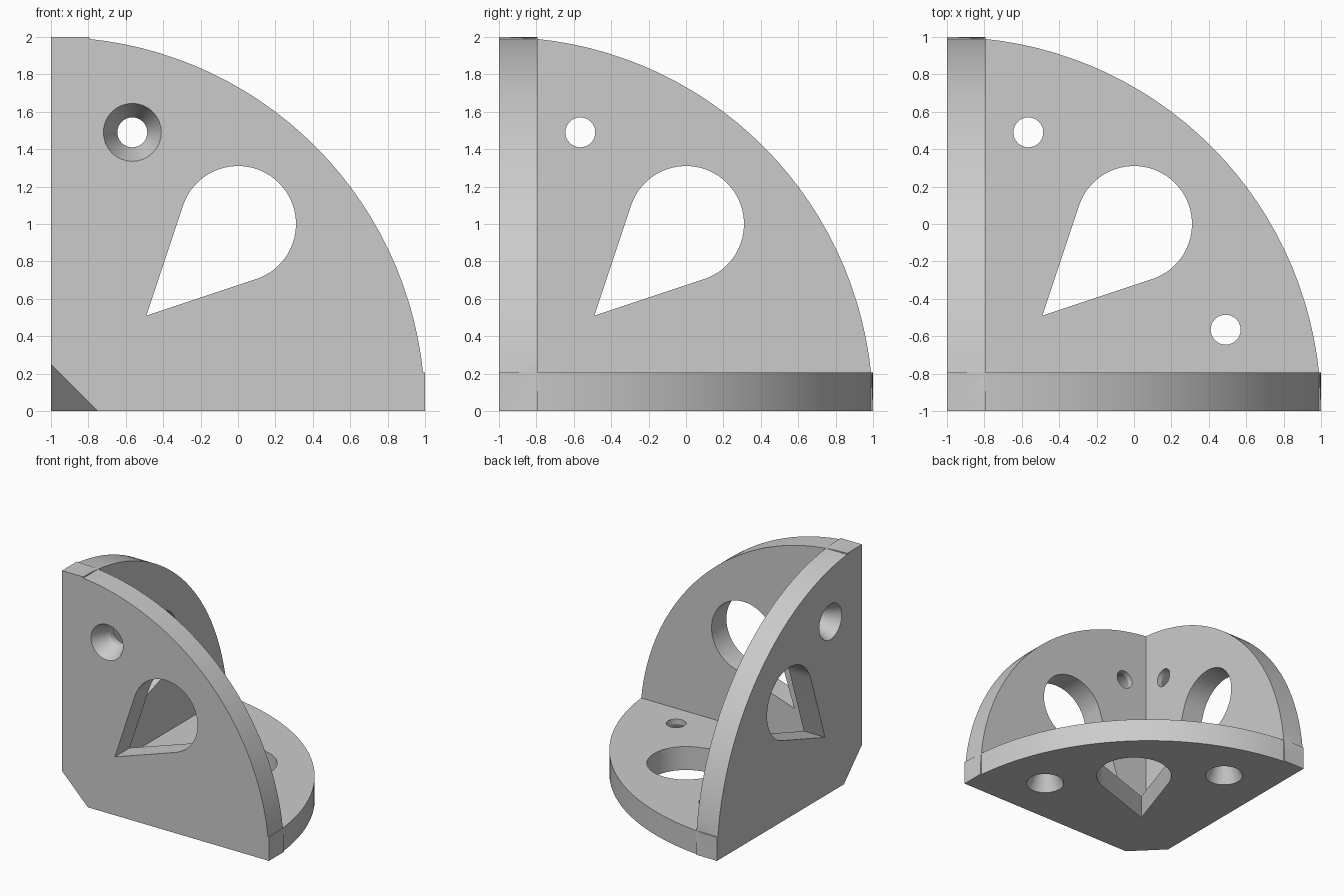
import bpy, bmesh
from math import sin, cos, pi, radians, asin, sqrt
from mathutils import Vector

THICK = 0.205
RADIUS = 2.0

if "Cube" in bpy.data.objects:
    bpy.data.objects.remove(bpy.data.objects["Cube"], do_unlink=True)

grey = bpy.data.materials.new("plain_grey")
grey.use_nodes = True
grey.diffuse_color = (0.6, 0.6, 0.6, 1)
grey.node_tree.nodes["Principled BSDF"].inputs["Base Color"].default_value = (0.6, 0.6, 0.6, 1)

# Plate coordinates: u, v across the plate from the corner, w inward from its outer face
PLACES = {
    "front_plate": lambda u, v, w: (u - 1, w - 1, v),
    "side_plate": lambda u, v, w: (w - 1, u - 1, v),
    "floor_plate": lambda u, v, w: (u - 1, v - 1, w),
}


def arc(cu, cv, r, start, end, n):
    return [(cu + r * cos(radians(start + (end - start) * i / n)),
             cv + r * sin(radians(start + (end - start) * i / n))) for i in range(n + 1)]


def loft(name, rings, place):
    """Closed solid through equal-sized rings given as (outline, depth)."""
    bm = bmesh.new()
    loops = [[bm.verts.new(place(u, v, w)) for u, v in pts] for pts, w in rings]
    n = len(loops[0])
    for a, b in zip(loops, loops[1:]):
        for i in range(n):
            bm.faces.new((a[i], a[(i + 1) % n], b[(i + 1) % n], b[i]))
    bm.faces.new(loops[0])
    bm.faces.new(loops[-1])
    bmesh.ops.recalc_face_normals(bm, faces=bm.faces)
    me = bpy.data.meshes.new(name)
    bm.to_mesh(me)
    bm.free()
    me.materials.append(grey)
    ob = bpy.data.objects.new(name, me)
    bpy.context.collection.objects.link(ob)
    return ob


def combine(target, other, operation):
    mod = target.modifiers.new("combine", 'BOOLEAN')
    mod.operation, mod.solver, mod.object = operation, 'EXACT', other
    bpy.context.view_layer.objects.active = target
    bpy.ops.object.modifier_apply(modifier=mod.name)
    bpy.data.objects.remove(other, do_unlink=True)


# Quarter disc outline and teardrop window outline
quarter = [(0, 0)] + arc(0, 0, RADIUS, 0, 90, 32)
tip, window_r = 0.51, 0.31
half = asin(window_r / ((1 - tip) * sqrt(2))) * 180 / pi
teardrop = [(tip, tip)] + arc(1, 1, window_r, -45 - half, 135 + half, 40)


def countersink(u, v, place):
    ring = lambda r: arc(u, v, r, 0, 360, 32)[:-1]
    return loft("screw_cutter", [(ring(0.165), -0.02), (ring(0.155), 0),
                                 (ring(0.08), 0.16), (ring(0.08), 0.3)], place)


# Three plates, each with a window and countersunk screw holes
plates = []
for name, place in PLACES.items():
    plate = loft(name, [(quarter, 0), (quarter, THICK)], place)
    combine(plate, loft("window_cutter", [(teardrop, -0.1), (teardrop, 0.3)], place), 'DIFFERENCE')
    holes = [(0.435, 1.49)] + ([(1.49, 0.435)] if name == "floor_plate" else [])
    for u, v in holes:
        combine(plate, countersink(u, v, place), 'DIFFERENCE')
    plates.append(plate)

# Join into one bracket
bracket = plates[0]
for plate in plates[1:]:
    combine(bracket, plate, 'UNION')
bracket.name = bracket.data.name = "corner_bracket"

# Cut the outer corner off diagonally
bm = bmesh.new()
bm.from_mesh(bracket.data)
cut = bmesh.ops.bisect_plane(bm, geom=bm.verts[:] + bm.edges[:] + bm.faces[:], dist=1e-5,
                             plane_co=Vector((-0.75, -1, 0)), plane_no=Vector((-1, -1, -1)),
                             clear_outer=True)
edges = [e for e in cut["geom_cut"] if isinstance(e, bmesh.types.BMEdge)]
bmesh.ops.holes_fill(bm, edges=edges, sides=0)
bmesh.ops.recalc_face_normals(bm, faces=bm.faces)
bm.to_mesh(bracket.data)
bm.free()

# Smooth the screw holes and rims, keep the edges sharp
bpy.ops.object.select_all(action='DESELECT')
bracket.select_set(True)
bpy.context.view_layer.objects.active = bracket
bpy.ops.object.shade_smooth_by_angle(angle=radians(20))
